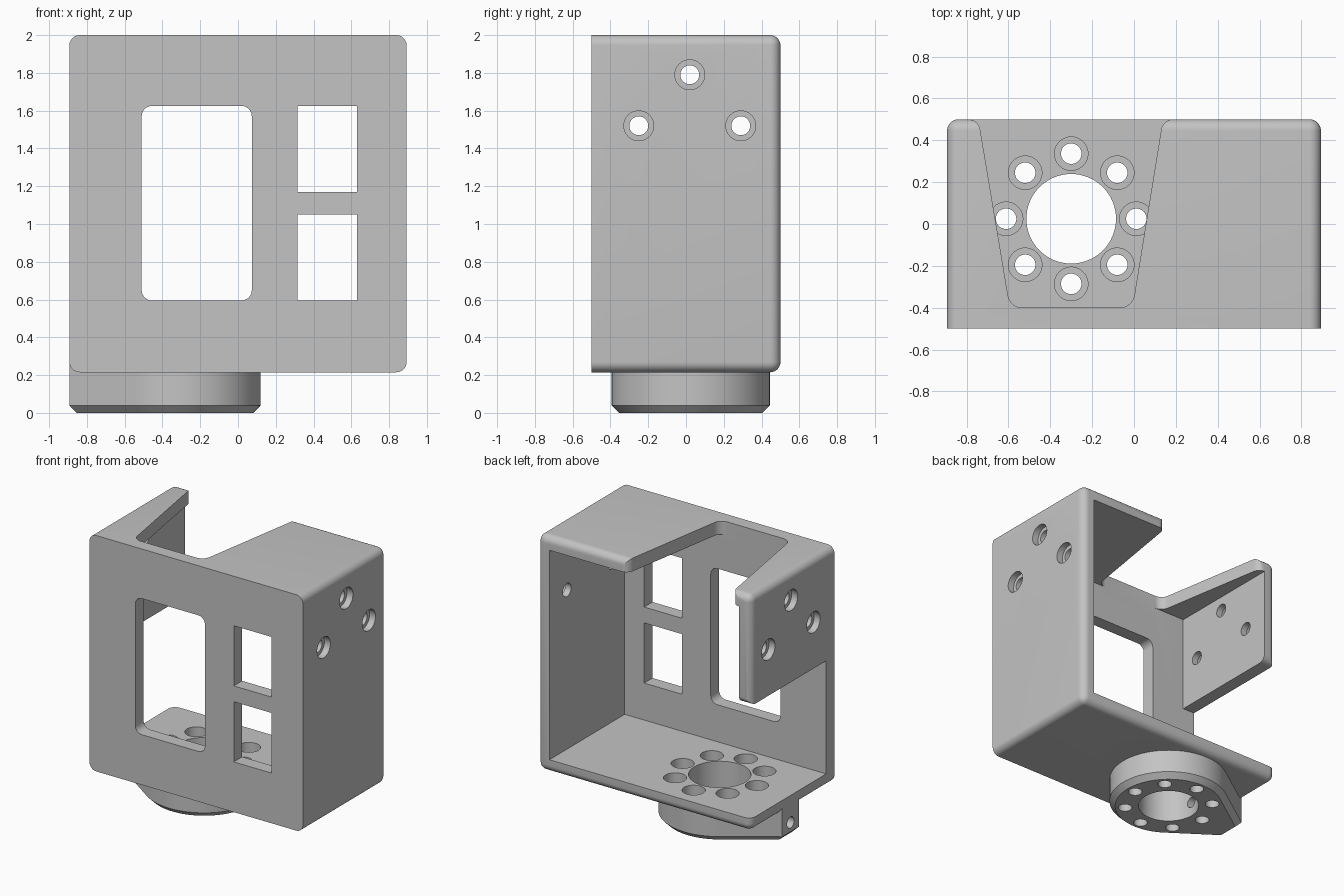
import bpy, bmesh, math
from mathutils import Vector, Matrix

if "Cube" in bpy.data.objects:
    bpy.data.objects.remove(bpy.data.objects["Cube"])

grey = bpy.data.materials.new("plain_grey")
grey.use_nodes = True
colour = (0.55, 0.55, 0.55, 1)
grey.diffuse_color = colour
grey.node_tree.nodes["Principled BSDF"].inputs["Base Color"].default_value = colour

W, D, BOTTOM, TOP = 0.893, 0.5, 0.215, 2.0   # housing limits
T, R = 0.1, 0.055                            # wall thickness, edge radius
CX, CY = -0.3, 0.025                         # boss axis


def finish(name, bm):
    bmesh.ops.recalc_face_normals(bm, faces=bm.faces[:])
    mesh = bpy.data.meshes.new(name)
    bm.to_mesh(mesh)
    bm.free()
    mesh.materials.append(grey)
    obj = bpy.data.objects.new(name, mesh)
    bpy.context.collection.objects.link(obj)
    return obj


def loft(name, rings):
    """Closed solid through rings that have equal point counts."""
    bm = bmesh.new()
    loops = [[bm.verts.new(p) for p in ring] for ring in rings]
    n = len(loops[0])
    for a, b in zip(loops, loops[1:]):
        for i in range(n):
            j = (i + 1) % n
            bm.faces.new((a[i], a[j], b[j], b[i]))
    bm.faces.new(loops[0])
    bm.faces.new(loops[-1])
    return finish(name, bm)


def rounded(points, steps=8):
    """Polygon from (u, v, radius) corners, with arcs at the corners."""
    out = []
    for i, (u, v, r) in enumerate(points):
        p = Vector((u, v))
        if r == 0:
            out.append(p)
            continue
        a = (Vector(points[i - 1][:2]) - p).normalized()
        b = (Vector(points[(i + 1) % len(points)][:2]) - p).normalized()
        half = a.angle(b) / 2
        centre = p + (a + b).normalized() * (r / math.sin(half))
        s = p + a * (r / math.tan(half)) - centre
        e = p + b * (r / math.tan(half)) - centre
        start = math.atan2(s.y, s.x)
        turn = math.atan2(s.x * e.y - s.y * e.x, s.dot(e))
        for k in range(steps + 1):
            t = start + turn * k / steps
            out.append(centre + Vector((math.cos(t), math.sin(t))) * r)
    return out


def prism(name, outline, axis, lo, hi):
    place = {"x": lambda p, h: (h, p[0], p[1]),
             "y": lambda p, h: (p[0], h, p[1]),
             "z": lambda p, h: (p[0], p[1], h)}[axis]
    return loft(name, [[place(p, h) for p in outline] for h in (lo, hi)])


def rect(u0, u1, v0, v1, r=0):
    return rounded([(u0, v0, r), (u1, v0, r), (u1, v1, r), (u0, v1, r)])


def circle(u, v, r, n=40):
    return [(u + r * math.cos(math.tau * i / n), v + r * math.sin(math.tau * i / n))
            for i in range(n)]


def combine(target, tool, operation="DIFFERENCE"):
    mod = target.modifiers.new("combine", "BOOLEAN")
    mod.operation, mod.solver, mod.object = operation, "EXACT", tool
    bpy.context.view_layer.objects.active = target
    bpy.ops.object.modifier_apply(modifier=mod.name)
    bpy.data.objects.remove(tool)


# Housing block, rounded everywhere except around the front face
bm = bmesh.new()
size = Matrix.Diagonal((2 * W, 2 * D, TOP - BOTTOM, 1))
bmesh.ops.create_cube(bm, size=1, matrix=Matrix.Translation((0, 0, (TOP + BOTTOM) / 2)) @ size)
soft = [e for e in bm.edges if any(v.co.y > 0 for v in e.verts)]
bmesh.ops.bevel(bm, geom=soft, offset=R, segments=8, profile=0.5, affect="EDGES")
body = finish("bracket_housing", bm)

# Hollow, open to the back
combine(body, prism("hollow", rect(-W + T, W - T, BOTTOM + T, TOP - T), "y", -D + T, 1))

# Right wall keeps only its upper part, with a rounded lower back corner
opening = rounded([(-D + T, BOTTOM + T, 0), (1, BOTTOM + T, 0), (1, 1.3, 0),
                   (D + 0.0005, 1.3, 0), (D + 0.0005, 1.17, R), (-D + T, 1.17, 0)])
combine(body, prism("side_opening", opening, "x", -1.2, -0.7))

# Tapered notch in the roof
notch = rounded([(-0.592, -0.4, 0.07), (-0.008, -0.4, 0.07), (0.138, 0.5005, 0.06),
                 (0.3, 0.5005, 0), (0.3, 0.8, 0), (-0.88, 0.8, 0),
                 (-0.88, 0.5005, 0), (-0.743, 0.5005, 0.06)])
combine(body, prism("roof_notch", notch, "z", 1.8, 2.2))

# Front windows
for window in (rect(-0.51, 0.073, 0.595, 1.625, 0.055),
               rect(0.315, 0.63, 0.595, 1.05),
               rect(0.315, 0.63, 1.17, 1.625)):
    combine(body, prism("window", window, "y", -0.7, -0.3))


# Round boss below the floor with a tapered clamp tab to the right
def boss_ring(z, inset):
    r, hw = 0.42 - inset, 0.1 - 0.52 * inset
    length = W + CX - inset
    start = math.acos(r / math.hypot(length, hw)) + math.atan2(hw, length)
    sweep = 2 * (math.pi - start)
    n = 64
    ring = [(CX - r * math.cos(start + sweep * i / n),
             CY + r * math.sin(start + sweep * i / n), z) for i in range(n + 1)]
    return ring + [(CX - length, CY - hw, z), (CX - length, CY + hw, z)]


boss = loft("boss", [boss_ring(0, 0.04), boss_ring(0.04, 0), boss_ring(0.27, 0)])
combine(body, boss, "UNION")

# Centre bore, clamp hole and ring of counterbored screw holes
combine(body, prism("bore", circle(CX, CY, 0.214, 64), "z", -0.2, 0.5))
combine(body, prism("clamp_hole", circle(CY, 0.11, 0.042), "x", -1.1, CX))
for k in range(8):
    a = math.tau * k / 8
    x, y = CX + 0.311 * math.cos(a), CY + 0.311 * math.sin(a)
    combine(body, prism("screw_hole", circle(x, y, 0.049), "z", -0.2, 0.5))
    combine(body, prism("counterbore", circle(x, y, 0.08), "z", 0.17, 0.5))

# Side screw holes through both walls, counterbored from outside
for y, z in ((0.02, 1.79), (-0.25, 1.52), (0.29, 1.52)):
    combine(body, prism("side_hole", circle(y, z, 0.05), "x", -1.2, 1.2))
    for s in (-1, 1):
        combine(body, prism("side_counterbore", circle(y, z, 0.079), "x", s * (W - 0.05), s * 1.2))

bpy.ops.object.select_all(action="DESELECT")
body.select_set(True)
bpy.context.view_layer.objects.active = body
bpy.ops.object.shade_smooth_by_angle(angle=math.radians(30))
